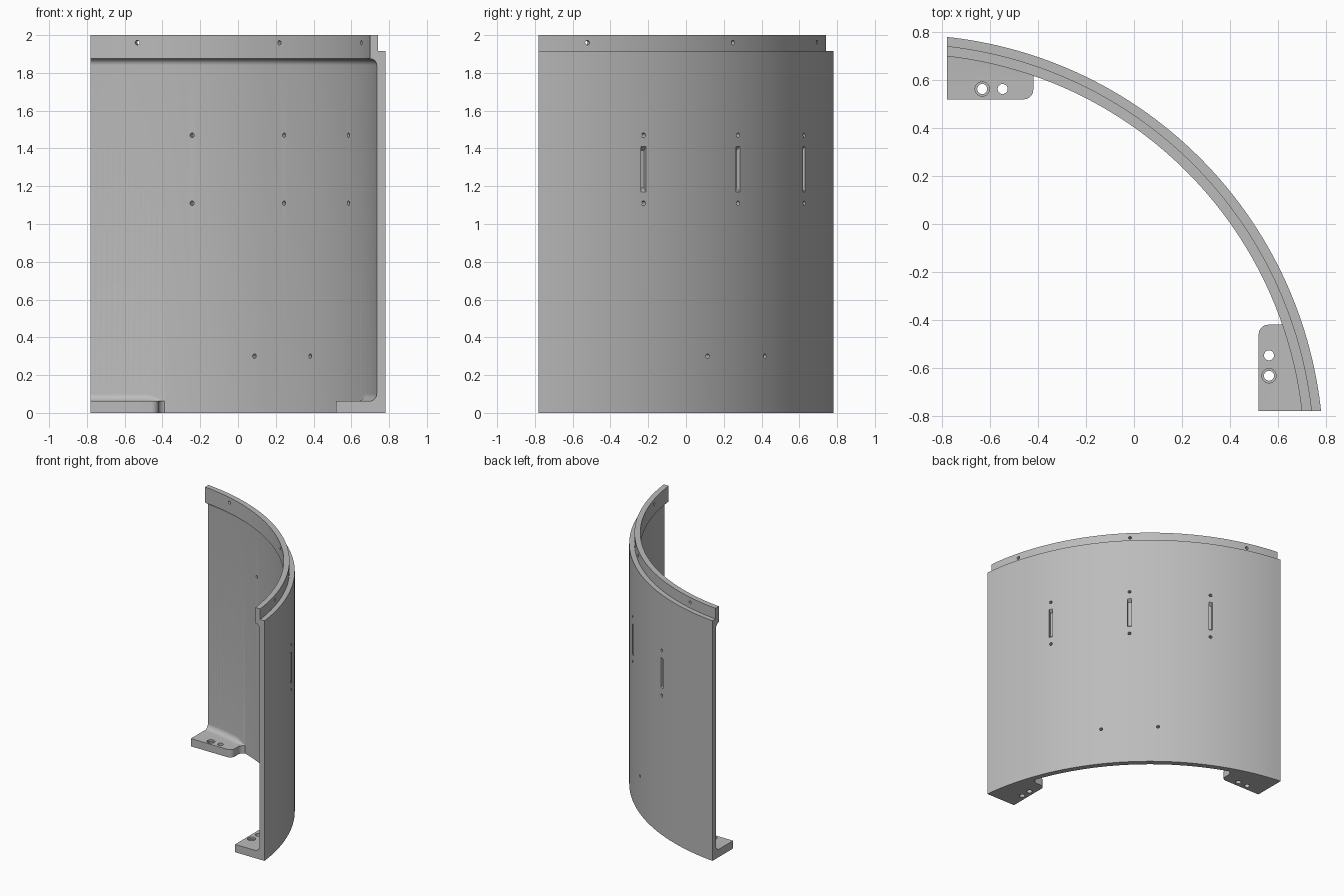
import bpy, bmesh
from math import sin, cos, radians, pi
from mathutils import Matrix, Vector

cube = bpy.data.objects.get("Cube")
if cube:
    bpy.data.objects.remove(cube)

AXIS = -0.967            # x and y of the cylinder axis
R_OUT, R_IN = 1.757, 1.712
R_LIP_OUT, R_LIP_IN = 1.719, 1.677
END = 0.78               # the panel is trimmed square at -END
FLANGE_Z = 0.062


def polar(deg, r, z):
    a = radians(deg)
    return Vector((AXIS + r * cos(a), AXIS + r * sin(a), z))


def arc(cx, cy, r, start, stop, n=8):
    angles = [radians(start + (stop - start) * i / n) for i in range(n + 1)]
    return [(cx + r * cos(a), cy + r * sin(a)) for a in angles]


def make_object(name, bm):
    bmesh.ops.recalc_face_normals(bm, faces=bm.faces)
    mesh = bpy.data.meshes.new(name)
    bm.to_mesh(mesh)
    bm.free()
    ob = bpy.data.objects.new(name, mesh)
    bpy.context.collection.objects.link(ob)
    return ob


def sweep(name, profile_at, start, stop, steps):
    """Turn a closed (radius, z) profile about the panel axis."""
    bm = bmesh.new()
    rings = []
    for i in range(steps + 1):
        deg = start + (stop - start) * i / steps
        rings.append([bm.verts.new(polar(deg, r, z)) for r, z in profile_at(i / steps)])
    n = len(rings[0])
    for a, b in zip(rings, rings[1:]):
        for j in range(n):
            k = (j + 1) % n
            bm.faces.new((a[j], a[k], b[k], b[j]))
    bm.faces.new(rings[0])
    bm.faces.new(rings[-1])
    return make_object(name, bm)


def combine(target, tool, operation):
    """Apply a boolean and discard the tool."""
    mod = target.modifiers.new("combine", 'BOOLEAN')
    mod.operation, mod.solver, mod.object = operation, 'EXACT', tool
    mod.use_self = operation == 'DIFFERENCE'
    graph = bpy.context.evaluated_depsgraph_get()
    result = bpy.data.meshes.new_from_object(target.evaluated_get(graph))
    target.modifiers.clear()
    target.data = result
    bpy.data.objects.remove(tool)


def swap_xy(ob):
    ob.data.transform(Matrix(((0, 1, 0, 0), (1, 0, 0, 0), (0, 0, 1, 0), (0, 0, 0, 1))))
    ob.data.flip_normals()


# Curved wall with a stepped, inward-set lip and a fillet below it
f = R_IN - R_LIP_IN
wall_profile = [(R_IN, 0), (R_OUT, 0), (R_OUT, 1.915), (R_LIP_OUT, 1.915),
                (R_LIP_OUT, 2), (R_LIP_IN, 2)] + arc(R_LIP_IN, 1.875 - f, f, 90, 0)
panel = sweep("curved_panel", lambda t: wall_profile, 0, 90, 90)


# Mounting flange plate at the back end, rounded at its free corner
def flange_plate():
    edge, front, r = -0.42, 0.52, 0.04
    outline = [(-0.85, front)] + arc(edge - r, front + r, r, -90, 0)
    outline += arc(edge + r, 0.602, r, 180, 105)
    outline += [tuple(polar(70 + 2 * i, 1.735, 0)[:2]) for i in range(9)]
    outline.append((-0.85, 0.76))
    bm = bmesh.new()
    base = bm.faces.new([bm.verts.new((x, y, 0)) for x, y in outline])
    top = bmesh.ops.extrude_face_region(bm, geom=[base])["geom"]
    bmesh.ops.translate(bm, vec=(0, 0, FLANGE_Z),
                        verts=[v for v in top if isinstance(v, bmesh.types.BMVert)])
    return make_object("flange", bm)


# Fillet between flange and wall, fading out at the flange end
def fillet_profile(t):
    s = 0.04 * min(1, 0.05 + t * 6)
    curve = arc(R_IN - s, FLANGE_Z + s, s, -90, 0)
    return [(R_IN + 0.02, 0.04), (R_IN - s, 0.04)] + curve + [(R_IN + 0.02, FLANGE_Z + s)]


for swapped in (False, True):
    for part in (flange_plate(), sweep("fillet", fillet_profile, 70.3, 88, 24)):
        if swapped:
            swap_xy(part)
        combine(panel, part, 'UNION')

# Square trim of both ends
bm = bmesh.new()
bmesh.ops.create_cube(bm, size=4, matrix=Matrix.Translation((2 - END, 2 - END, 1)))
combine(panel, make_object("trim", bm), 'INTERSECT')

# Drilled holes and outside slots, all in one cutter
bm = bmesh.new()


def drill(matrix, radius, depth):
    bmesh.ops.create_cone(bm, cap_ends=True, segments=20, radius1=radius,
                          radius2=radius, depth=depth, matrix=matrix)


def radial(deg, r, z):
    turn = Matrix.Rotation(radians(deg), 4, 'Z') @ Matrix.Rotation(pi / 2, 4, 'Y')
    return Matrix.Translation(polar(deg, r, z)) @ turn


rows = [(1.96, (15, 45, 75)), (1.47, (25, 45, 65)),
        (1.11, (25, 45, 65)), (0.3, (38, 52))]
for z, angles in rows:
    for deg in angles:
        drill(radial(deg, R_IN, z), 0.012, 0.2)

for deg in (25, 45, 65):
    slot = bmesh.ops.create_cube(bm, size=1)["verts"]
    for v in slot:
        length = 0.2 if v.co.z < 0 else 0.28
        v.co = Vector((v.co.x * length, v.co.y * 0.028, v.co.z * 0.05))
    bmesh.ops.transform(bm, matrix=radial(deg, R_OUT, 1.29), verts=slot)

for swapped in (False, True):
    for along, counterbored in ((-0.633, True), (-0.548, False)):
        x, y = (0.563, along) if swapped else (along, 0.563)
        drill(Matrix.Translation((x, y, 0.03)), 0.021, 0.2)
        if counterbored:
            drill(Matrix.Translation((x, y, FLANGE_Z)), 0.03, 0.03)
combine(panel, make_object("hole_cutter", bm), 'DIFFERENCE')

# Plain grey finish
GREY = (0.5, 0.5, 0.5, 1)
mat = bpy.data.materials.new("plain_grey")
mat.use_nodes = True
mat.diffuse_color = GREY
mat.node_tree.nodes["Principled BSDF"].inputs["Base Color"].default_value = GREY
panel.data.materials.clear()
panel.data.materials.append(mat)
for poly in panel.data.polygons:
    poly.material_index = 0

bpy.ops.object.select_all(action='DESELECT')
panel.select_set(True)
bpy.context.view_layer.objects.active = panel
bpy.ops.object.shade_smooth_by_angle(angle=radians(25))
